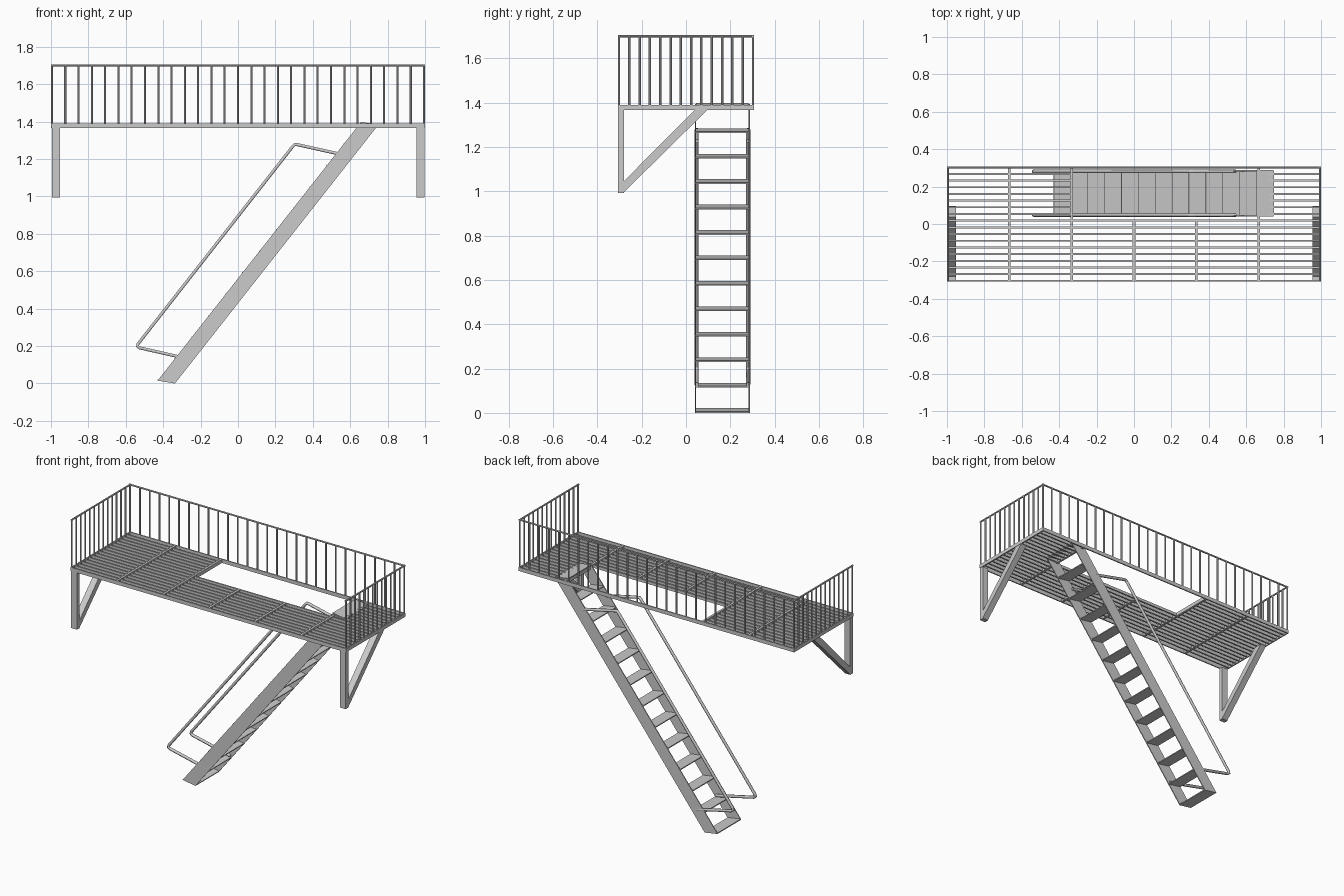
import bpy, bmesh
from mathutils import Vector, Matrix

if "Cube" in bpy.data.objects:
    bpy.data.objects.remove(bpy.data.objects["Cube"])


def finish(name, bm):
    bmesh.ops.recalc_face_normals(bm, faces=bm.faces)
    me = bpy.data.meshes.new(name)
    bm.to_mesh(me)
    bm.free()
    ob = bpy.data.objects.new(name, me)
    bpy.context.collection.objects.link(ob)
    return ob


def boxes(name, spans):
    """One object from boxes given as (x0, x1, y0, y1, z0, z1)."""
    bm = bmesh.new()
    for x0, x1, y0, y1, z0, z1 in spans:
        m = Matrix.Translation(((x0 + x1) / 2, (y0 + y1) / 2, (z0 + z1) / 2))
        m = m @ Matrix.Diagonal((x1 - x0, y1 - y0, z1 - z0, 1))
        bmesh.ops.create_cube(bm, size=1, matrix=m)
    return finish(name, bm)


def rods(name, ends, radius, sides=8):
    """One object from round rods given as (start, end)."""
    bm = bmesh.new()
    for a, b in ends:
        a, b = Vector(a), Vector(b)
        m = Matrix.Translation((a + b) / 2) @ (b - a).to_track_quat('Z', 'Y').to_matrix().to_4x4()
        bmesh.ops.create_cone(bm, cap_ends=True, segments=sides, radius1=radius,
                              radius2=radius, depth=(b - a).length, matrix=m)
    return finish(name, bm)


def prism(name, profiles, axis, a, b):
    """Extrude 2D profiles along x or y from a to b."""
    bm = bmesh.new()
    for pts in profiles:
        co = [(a, u, v) if axis == 'x' else (u, a, v) for u, v in pts]
        f = bm.faces.new([bm.verts.new(c) for c in co])
        r = bmesh.ops.extrude_face_region(bm, geom=[f])
        move = Vector((b - a, 0, 0)) if axis == 'x' else Vector((0, b - a, 0))
        bmesh.ops.translate(bm, vec=move, verts=[g for g in r['geom'] if isinstance(g, bmesh.types.BMVert)])
    return finish(name, bm)


Y = 0.308                   # half depth of the platform
Z0, Z1, ZR = 1.366, 1.390, 1.70
HX0, HX1, HY = -0.333, 0.667, 0.018   # stair opening
T = 0.008                   # frame bar thickness

# platform frame
boxes("platform_frame", [
    (-1, 1, -Y, -Y + T, Z0, Z1), (-1, 1, Y - T, Y, Z0, Z1),
    (-1, -1 + T, -Y + T, Y - T, Z0, Z1), (1 - T, 1, -Y + T, Y - T, Z0, Z1)])

# grating slats, cut short around the opening
slats = []
for i in range(1, 17):
    y = -0.304 + i * 0.608 / 17
    runs = [(-1 + T, 1 - T)] if y < HY + 0.005 else [(-1 + T, HX0), (HX1, 1 - T)]
    slats += [(a, b, y - 0.005, y + 0.005, Z0 + 0.003, Z1 - 0.002) for a, b in runs]
boxes("grating_slats", slats)

# cross joists
boxes("cross_joists", [
    (x - 0.007, x + 0.007, -Y + T, HY if x in (0, 0.333) else Y - T, Z0, Z1)
    for x in (-0.667, HX0, 0, 0.333, HX1)])

# round railing bars on the back and both ends
r = 0.0055
ex, ey = 1 - r, Y - r
bars = [((x, ey, Z1), (x, ey, ZR)) for x in (-ex + i * 2 * ex / 28 for i in range(29))]
for s in (-ex, ex):
    for i in range(13):
        y = -ey + i * 2 * ey / 13
        bars.append(((s, y, Z1), (s, y, ZR)))
rods("railing_balusters", bars, r)
rods("railing_top", [((-1, ey, ZR), (1, ey, ZR)),
                     ((-ex, -Y, ZR), (-ex, Y, ZR)),
                     ((ex, -Y, ZR), (ex, Y, ZR))], r)

# wall brackets
for side, x in (("left", -0.995), ("right", 0.955)):
    prism(side + "_wall_bracket", [
        [(-0.308, 0.993), (-0.28, 0.993), (-0.28, Z0), (-0.308, Z0)],
        [(-0.28, 0.996), (0.095, Z0), (0.038, Z0), (-0.28, 1.046)]],
        'x', x, x + 0.042)

# stair stringers
SY0, SY1 = 0.04, 0.288
stringer = [(-0.43, 0.015), (-0.337, 0), (0.747, 1.378), (0.654, 1.393)]
for side, y in (("front", SY0), ("back", SY1 - 0.006)):
    prism(side + "_stringer", [stringer], 'y', y, y + 0.006)

# thirteen tilted treads
treads = []
for i in range(13):
    x, z = -0.43 + i * 1.084 / 12, i * 1.378 / 12
    treads.append([(x, z + 0.015), (x + 0.094, z), (x + 0.095, z + 0.006), (x + 0.001, z + 0.021)])
prism("stair_treads", treads, 'y', SY0 + 0.006, SY1 - 0.006)

# stair handrails with eased corners
path = [(-0.25, 0.128), (-0.525, 0.19), (-0.538, 0.198), (-0.534, 0.212),
        (0.29, 1.264), (0.303, 1.278), (0.32, 1.276), (0.545, 1.226)]
for side, y in (("front", 0.048), ("back", 0.281)):
    cu = bpy.data.curves.new(side + "_handrail", 'CURVE')
    cu.dimensions = '3D'
    cu.bevel_depth = 0.0095
    cu.bevel_resolution = 1
    cu.use_fill_caps = True
    sp = cu.splines.new('POLY')
    sp.points.add(len(path) - 1)
    for p, (x, z) in zip(sp.points, path):
        p.co = (x, y, z, 1)
    bpy.context.collection.objects.link(bpy.data.objects.new(side + "_handrail", cu))
